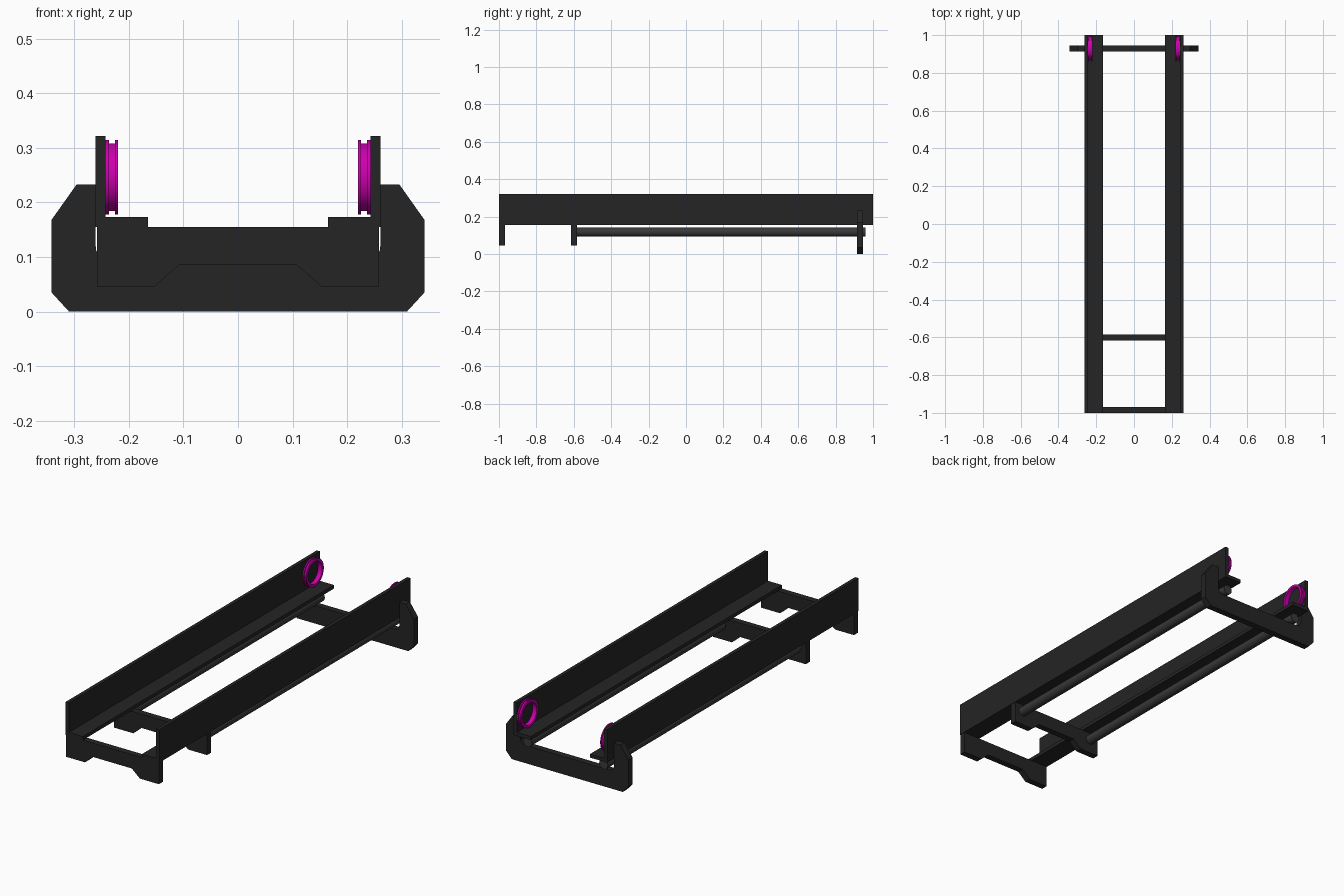
import bpy, bmesh
from math import sin, cos, pi

if "Cube" in bpy.data.objects:
    bpy.data.objects.remove(bpy.data.objects["Cube"])


def material(name, rgb):
    m = bpy.data.materials.new(name)
    m.diffuse_color = (*rgb, 1)
    m.use_nodes = True
    m.node_tree.nodes["Principled BSDF"].inputs["Base Color"].default_value = m.diffuse_color
    return m


dark = material("dark_metal", (0.018, 0.018, 0.018))
tube_mat = material("tube_metal", (0.04, 0.04, 0.04))
magenta = material("magenta", (0.6, 0.0, 0.42))


def finish(name, bm, mat, smooth=False):
    bmesh.ops.recalc_face_normals(bm, faces=bm.faces)
    me = bpy.data.meshes.new(name)
    bm.to_mesh(me)
    bm.free()
    me.materials.append(mat)
    ob = bpy.data.objects.new(name, me)
    bpy.context.collection.objects.link(ob)
    if smooth:
        bpy.ops.object.select_all(action='DESELECT')
        ob.select_set(True)
        bpy.context.view_layer.objects.active = ob
        bpy.ops.object.shade_smooth_by_angle()
    return ob


def extrude_y(name, profile, y0, y1, mat=dark):
    """Extrude an (x, z) outline from y0 to y1."""
    bm = bmesh.new()
    face = bm.faces.new([bm.verts.new((x, y0, z)) for x, z in profile])
    res = bmesh.ops.extrude_face_region(bm, geom=[face])
    verts = [v for v in res["geom"] if isinstance(v, bmesh.types.BMVert)]
    bmesh.ops.translate(bm, verts=verts, vec=(0, y1 - y0, 0))
    return finish(name, bm, mat)


def revolve_x(name, profile, centre, mat, n=48):
    """Spin a closed (x, radius) outline around an x axis through centre (y, z)."""
    bm = bmesh.new()
    rows = []
    for i in range(n):
        a = 2 * pi * i / n
        rows.append([bm.verts.new((x, centre[0] + r * cos(a), centre[1] + r * sin(a)))
                     for x, r in profile])
    k = len(profile)
    for i in range(n):
        p, q = rows[i], rows[(i + 1) % n]
        for j in range(k):
            bm.faces.new((p[j], p[(j + 1) % k], q[(j + 1) % k], q[j]))
    return finish(name, bm, mat, True)


def symmetric(half):
    """Complete an outline from its right half."""
    return half + [(-x, z) for x, z in reversed(half)]


for side, s in (("left", -1), ("right", 1)):
    # L-section rail
    rail = [(0.165, 0.155), (0.261, 0.155), (0.261, 0.322),
            (0.243, 0.322), (0.243, 0.173), (0.165, 0.173)]
    extrude_y(side + "_rail", [(s * x, z) for x, z in rail], -1, 1)

    # round bar under the rail
    circle = [(s * 0.212 + 0.024 * cos(2 * pi * i / 32), 0.118 + 0.024 * sin(2 * pi * i / 32))
              for i in range(32)]
    tube = extrude_y(side + "_tube", circle, -0.6, 0.96, tube_mat)
    bpy.ops.object.select_all(action='DESELECT')
    tube.select_set(True)
    bpy.context.view_layer.objects.active = tube
    bpy.ops.object.shade_smooth_by_angle()

    # grooved ring on the inner face of the rail
    ring = [(0.2205, 0.056), (0.2205, 0.0685), (0.226, 0.0685), (0.226, 0.062),
            (0.237, 0.062), (0.237, 0.0685), (0.2435, 0.0685), (0.2435, 0.056)]
    revolve_x(side + "_ring", [(s * x, r) for x, r in ring], (0.93, 0.2465), magenta)

# two cross members with raised middle underside
cross = symmetric([(0.259, 0.155), (0.259, 0.046), (0.153, 0.046), (0.108, 0.085)])
extrude_y("front_crossbar", cross, -1, -0.968)
extrude_y("middle_crossbar", cross, -0.616, -0.584)

# rear U-shaped bracket with rounded inner corners
fillet = [(0.231 + 0.03 * sin(a), 0.12 - 0.03 * cos(a)) for a in [pi / 12 * i for i in range(7)]]
bracket = symmetric(fillet + [(0.261, 0.233), (0.296, 0.233), (0.342, 0.168),
                              (0.342, 0.035), (0.31, 0.0)])
extrude_y("rear_bracket", bracket, 0.913, 0.946)
